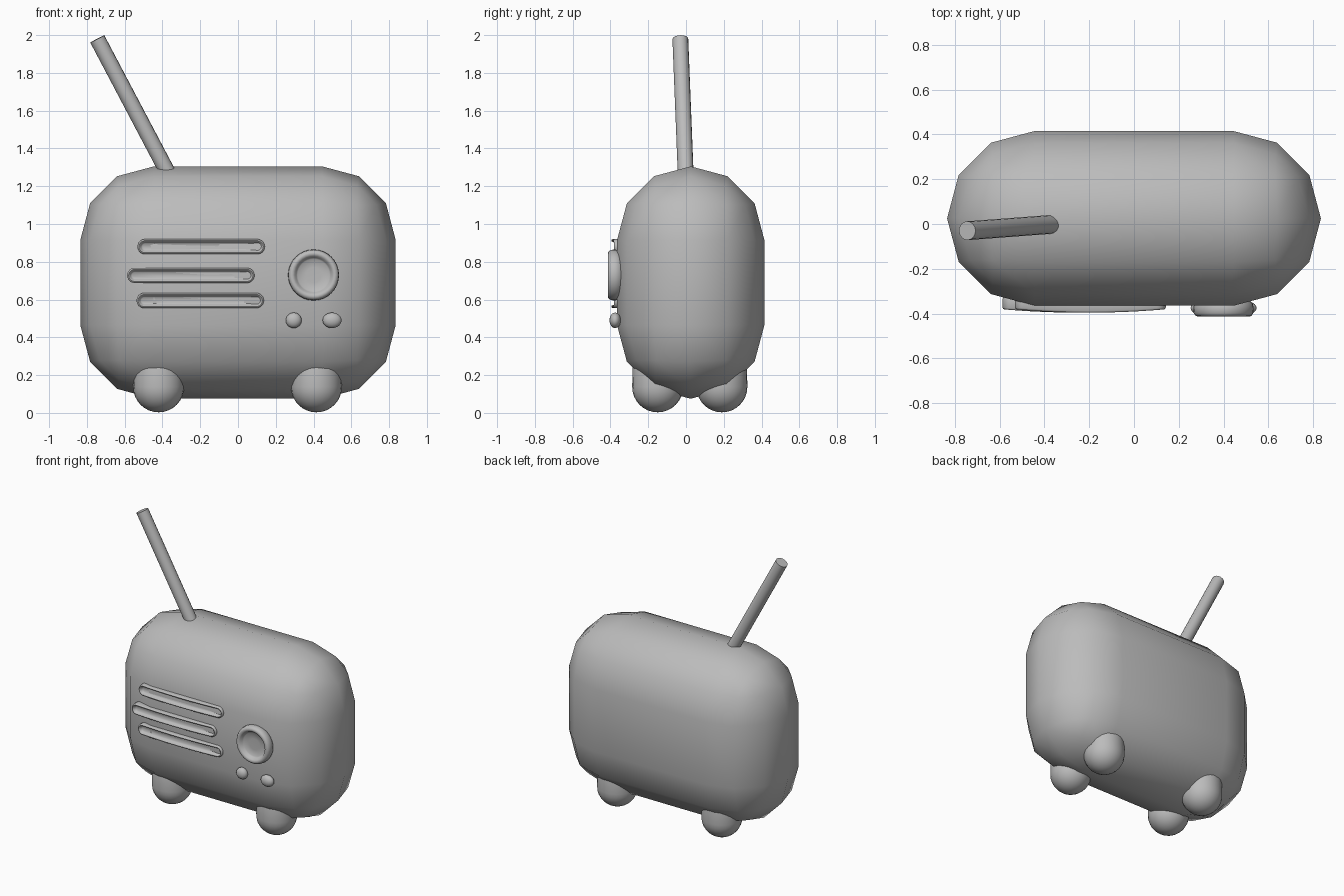
import bpy, bmesh, math
from mathutils import Vector, Matrix

if "Cube" in bpy.data.objects:
    bpy.data.objects.remove(bpy.data.objects["Cube"], do_unlink=True)

grey = bpy.data.materials.new("plain_grey")
grey.use_nodes = True
COLOUR = (0.5, 0.5, 0.5, 1)
grey.diffuse_color = COLOUR
grey.node_tree.nodes["Principled BSDF"].inputs["Base Color"].default_value = COLOUR


def finish(name, bm, sharp_angle=None):
    """Turn a bmesh into a smooth-shaded grey object."""
    bmesh.ops.recalc_face_normals(bm, faces=bm.faces)
    mesh = bpy.data.meshes.new(name)
    bm.to_mesh(mesh)
    bm.free()
    mesh.materials.append(grey)
    mesh.shade_smooth()
    obj = bpy.data.objects.new(name, mesh)
    bpy.context.collection.objects.link(obj)
    if sharp_angle:
        mesh.set_sharp_from_angle(angle=math.radians(sharp_angle))
    return obj


def loft(name, rings, cap_start=False):
    """Skin a list of equal-length point rings and cap the last one."""
    bm = bmesh.new()
    loops = [[bm.verts.new(p) for p in ring] for ring in rings]
    n = len(loops[0])
    for a, b in zip(loops, loops[1:]):
        for i in range(n):
            j = (i + 1) % n
            bm.faces.new((a[i], a[j], b[j], b[i]))
    bm.faces.new(loops[-1])
    if cap_start:
        bm.faces.new(loops[0])
    return finish(name, bm, 50)


# Body: box rounded until front and back meet in a ridge
bm = bmesh.new()
bmesh.ops.create_cube(bm, size=1)
bmesh.ops.transform(bm, verts=bm.verts, matrix=Matrix.Translation((0, 0.025, 0.69))
                    @ Matrix.Diagonal((1.67, 0.78, 1.23, 1)))
bmesh.ops.bevel(bm, geom=bm.edges[:], offset=0.3899, offset_type='OFFSET',
                segments=3, profile=0.5, affect='EDGES')
bmesh.ops.remove_doubles(bm, verts=bm.verts, dist=0.002)
finish("body", bm)

# Feet: upright capsules running up into the body
for side, x in (("right", -0.42), ("left", 0.415)):
    for end, y in (("front", -0.15), ("back", 0.19)):
        bm = bmesh.new()
        bmesh.ops.create_uvsphere(bm, u_segments=24, v_segments=16, radius=0.135)
        for v in bm.verts:
            if v.co.z > 0.001:
                v.co.z += 0.09
        bmesh.ops.translate(bm, verts=bm.verts, vec=(x, y, 0.138))
        finish(f"{end}_{side}_foot", bm)

# Antenna: leaning rod
tip, base = Vector((-0.745, -0.03, 1.98)), Vector((-0.36, -0.001, 1.25))
axis = tip - base
bm = bmesh.new()
bmesh.ops.create_cone(bm, cap_ends=True, segments=16, radius1=0.042, radius2=0.042,
                      depth=axis.length)
bmesh.ops.transform(bm, verts=bm.verts, matrix=Matrix.Translation((tip + base) / 2)
                    @ axis.to_track_quat('Z', 'Y').to_matrix().to_4x4())
finish("antenna", bm, 40)


# Speaker slots: bowed pill-shaped rims around a shallow dish
def pill(cx, cz, half, r, y):
    ring = []
    for end in (1, -1):
        for k in range(13):
            a = math.pi * (k / 12 - 0.5)
            ring.append((end * (half + r * math.cos(a)), end * r * math.sin(a)))
        for k in range(1, 8):
            ring.append((end * half * (1 - k / 4), end * r))
    bow = lambda u: 0.015 * max(0, 1 - (u / 0.335) ** 2)
    return [(cx + u, y - bow(u), cz + w) for u, w in ring]


SLOT = ((0.036, -0.32), (0.04, -0.335), (0.04, -0.373), (0.037, -0.379),
        (0.032, -0.381), (0.027, -0.378), (0.022, -0.364), (0.015, -0.358))
for label, cx, cz in (("top", -0.195, 0.88), ("middle", -0.25, 0.728), ("bottom", -0.2, 0.595)):
    loft(f"{label}_speaker_slot", [pill(cx, cz, 0.297, r, y) for r, y in SLOT])

# Tuning dial: turned ring with a sunken face
DIAL = ((0.115, -0.34), (0.13, -0.355), (0.135, -0.375), (0.133, -0.398), (0.124, -0.411),
        (0.112, -0.414), (0.1, -0.408), (0.092, -0.392), (0.084, -0.385), (0.04, -0.383))
loft("tuning_dial", [[(0.4 + r * math.cos(math.tau * k / 32), y,
                       0.73 + r * math.sin(math.tau * k / 32)) for k in range(32)]
                     for r, y in DIAL])

# Buttons: flattened beads
for label, x, rx in (("right", 0.295, 0.042), ("left", 0.498, 0.05)):
    bm = bmesh.new()
    bmesh.ops.create_uvsphere(bm, u_segments=20, v_segments=12, radius=1)
    bmesh.ops.transform(bm, verts=bm.verts, matrix=Matrix.Translation((x, -0.375, 0.49))
                        @ Matrix.Diagonal((rx, 0.03, 0.041, 1)))
    finish(f"{label}_button", bm)
